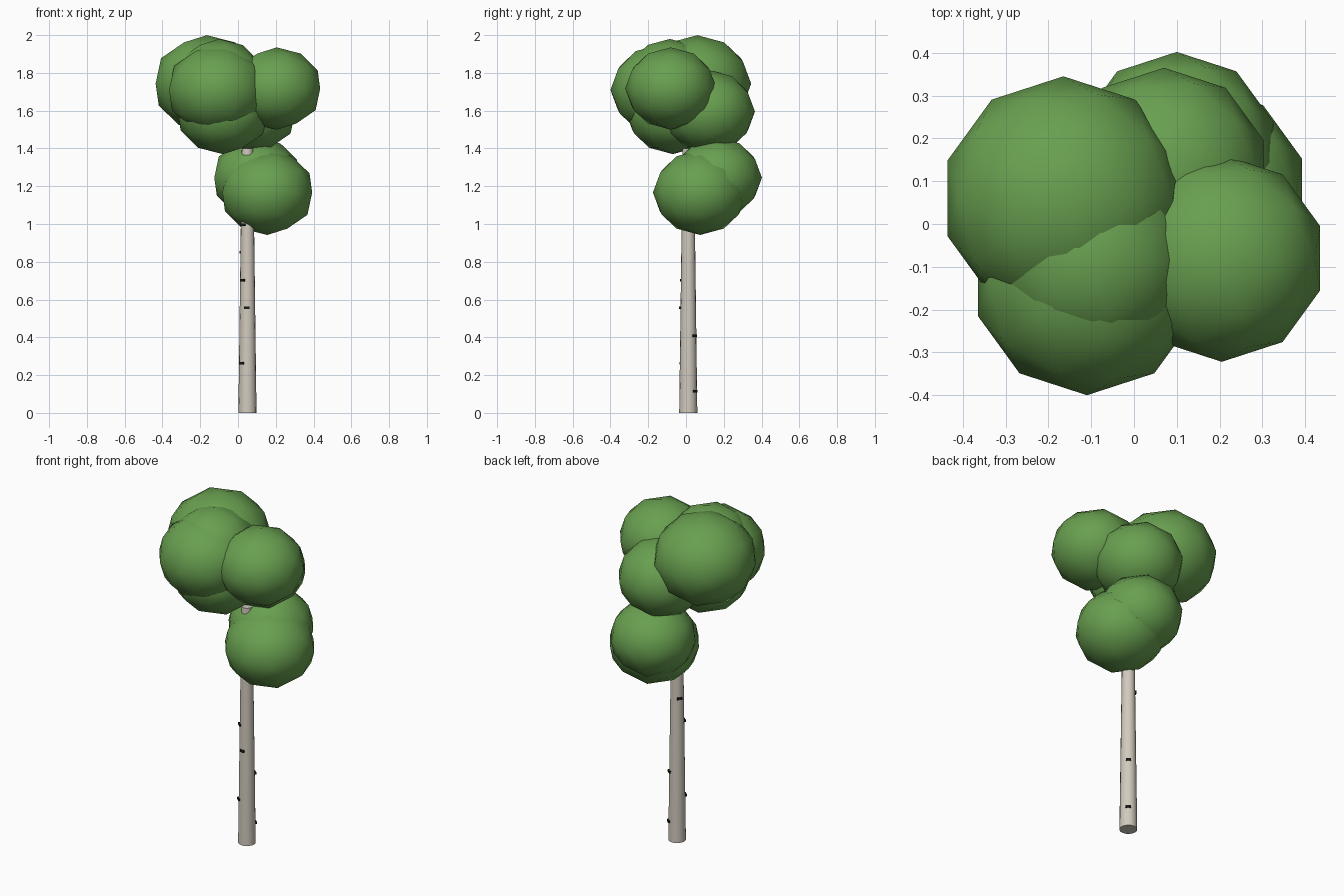
import bpy
from math import cos, sin, radians

if "Cube" in bpy.data.objects:
    bpy.data.objects.remove(bpy.data.objects["Cube"], do_unlink=True)


def make_material(name, rgb):
    mat = bpy.data.materials.new(name)
    mat.use_nodes = True
    color = (*rgb, 1.0)
    mat.diffuse_color = color
    bsdf = mat.node_tree.nodes["Principled BSDF"]
    bsdf.inputs["Base Color"].default_value = color
    bsdf.inputs["Roughness"].default_value = 0.9
    return mat


leaf_green = make_material("leaf_green", (0.14, 0.35, 0.08))
pale_bark = make_material("pale_bark", (0.64, 0.59, 0.51))
dark_bark = make_material("dark_bark", (0.012, 0.011, 0.01))


def finish(name, mat):
    obj = bpy.context.object
    obj.name = obj.data.name = name
    obj.data.materials.append(mat)
    return obj


# Trunk: a gently tapering round pole
TRUNK_X, TRUNK_Y, HEIGHT = 0.05, 0.012, 1.4
BASE_R, TOP_R = 0.048, 0.03
bpy.ops.mesh.primitive_cone_add(vertices=16, radius1=BASE_R, radius2=TOP_R, depth=HEIGHT,
                                location=(TRUNK_X, TRUNK_Y, HEIGHT / 2))
finish("trunk", pale_bark)
bpy.ops.object.shade_smooth_by_angle(angle=radians(40))

# Bark marks: small dark strips spaced evenly up the trunk
for i, degrees in enumerate((50, 228, 52, 265, 228, 145, 230)):
    z = 0.115 + 0.147 * i
    r = BASE_R + (TOP_R - BASE_R) * z / HEIGHT
    a = radians(degrees)
    bpy.ops.mesh.primitive_cube_add(
        size=1, rotation=(0, 0, a),
        location=(TRUNK_X + r * cos(a), TRUNK_Y + r * sin(a), z))
    mark = finish(f"bark_mark_{i + 1}", dark_bark)
    mark.scale = (0.012, 0.028, 0.013)

# Foliage: slightly flattened clumps (x, y, z, radius)
clumps = {
    "crown_top": (-0.165, 0.06, 1.743, 0.285),
    "crown_left": (0.205, -0.08, 1.717, 0.242),
    "crown_front": (-0.11, -0.132, 1.71, 0.268),
    "crown_front_upper": (-0.1, -0.085, 1.768, 0.235),
    "crown_back": (0.07, 0.12, 1.595, 0.245),
    "crown_underside": (-0.08, -0.07, 1.595, 0.25),
    "lower_front": (0.155, 0.075, 1.167, 0.25),
    "lower_back": (0.1, 0.165, 1.245, 0.237),
}
for name, (x, y, z, r) in clumps.items():
    bpy.ops.mesh.primitive_ico_sphere_add(subdivisions=2, radius=r, location=(x, y, z))
    clump = finish(f"foliage_{name}", leaf_green)
    clump.scale.z = 0.9
    bpy.ops.object.shade_smooth()
